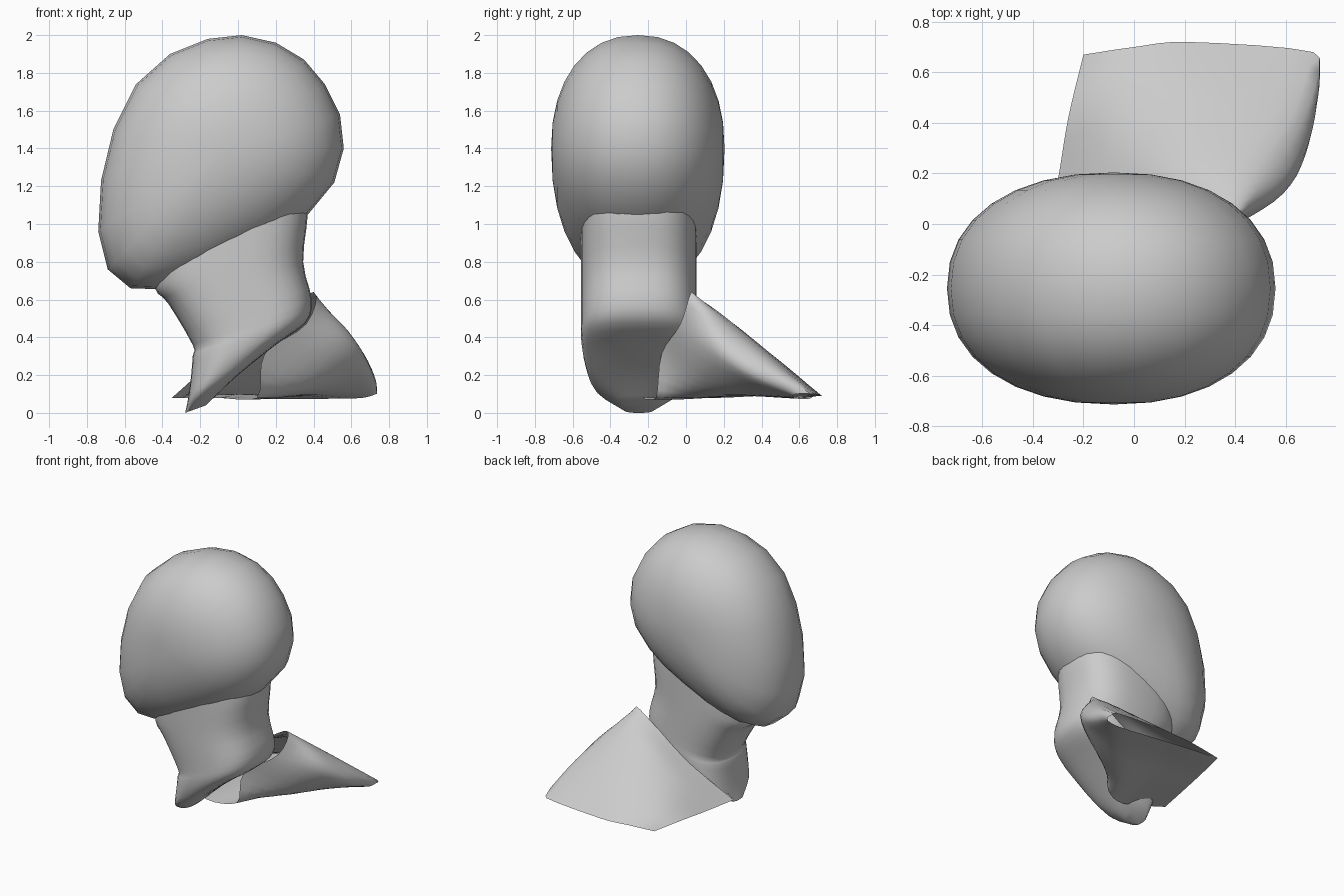
import bpy, bmesh, math
from mathutils import Vector

if "Cube" in bpy.data.objects:
    bpy.data.objects.remove(bpy.data.objects["Cube"])


def add_mesh(name, verts, faces, angle):
    me = bpy.data.meshes.new(name)
    me.from_pydata(verts, [], faces)
    ob = bpy.data.objects.new(name, me)
    bpy.context.collection.objects.link(ob)
    bm = bmesh.new()
    bm.from_mesh(me)
    bmesh.ops.remove_doubles(bm, verts=bm.verts, dist=0.0005)
    bmesh.ops.recalc_face_normals(bm, faces=bm.faces)
    bm.to_mesh(me)
    bm.free()
    bpy.context.view_layer.objects.active = ob
    ob.select_set(True)
    bpy.ops.object.shade_smooth_by_angle(angle=math.radians(angle))
    ob.select_set(False)
    return ob


def loft(rings, closed):
    """Quads between successive rings of equal length."""
    n = len(rings[0])
    verts = [v for r in rings for v in r]
    faces = []
    for i in range(len(rings) - 1):
        for j in range(n if closed else n - 1):
            k = (j + 1) % n
            faces.append((i * n + j, i * n + k, (i + 1) * n + k, (i + 1) * n + j))
    return verts, faces


def spline(pts, steps):
    """Smooth curve through the given points."""
    p = [Vector(q) for q in pts]
    p = [2 * p[0] - p[1]] + p + [2 * p[-1] - p[-2]]
    out = []
    for i in range(1, len(p) - 2):
        a, b, c, d = p[i - 1:i + 3]
        for s in range(steps):
            t = s / steps
            out.append(0.5 * (2 * b + (c - a) * t + (2 * a - 5 * b + 4 * c - d) * t * t
                              + (3 * b - a - 3 * c + d) * t ** 3))
    return out + [p[-2]]


def power(v, e):
    return math.copysign(abs(v) ** e, v)


# Head: egg swept from side pole to side pole, outline given in x, z
outline = [(0.02, 2.0), (0.2, 1.96), (0.35, 1.87), (0.46, 1.74), (0.54, 1.58), (0.56, 1.4),
           (0.51, 1.22), (0.37, 1.05), (0.2, 0.92), (0, 0.81), (-0.24, 0.7), (-0.43, 0.655),
           (-0.57, 0.66), (-0.69, 0.76), (-0.74, 0.96), (-0.725, 1.23), (-0.66, 1.5),
           (-0.54, 1.74), (-0.36, 1.9), (-0.16, 1.98)]
cx, cz, cy = -0.08, 1.4, -0.255
rings = []
for i in range(17):
    t = math.pi * i / 16
    s, c = power(math.sin(t), 0.9), power(math.cos(t), 0.9)
    rings.append([(cx + s * (x - cx), cy + 0.459 * c, cz + s * (z - cz)) for x, z in outline])
add_mesh("head", *loft(rings, True), 60)

# Neck: tilted tube with slanted closed underside; front x,z / back x,z / half width
stations = [(-0.45, 0.85, 0.35, 1.2, 0.305), (-0.44, 0.66, 0.37, 1.06, 0.305),
            (-0.37, 0.58, 0.345, 0.8, 0.305), (-0.24, 0.36, 0.39, 0.6, 0.305),
            (-0.24, 0.3, 0.36, 0.48, 0.305), (-0.25, 0.18, 0.2, 0.36, 0.285),
            (-0.265, 0.07, -0.0, 0.2, 0.23), (-0.28, 0.0, -0.17, 0.04, 0.08)]
rings = []
for xf, zf, xb, zb, h in [(*a, b.x, b.y, c) for a, b, c in zip(
        [v.xy for v in spline([(s[0], s[1], 0) for s in stations], 3)],
        spline([(s[2], s[3], 0) for s in stations], 3),
        [v.x for v in spline([(s[4], 0, 0) for s in stations], 3)])]:
    ring = []
    for j in range(32):
        a = 2 * math.pi * j / 32
        u = 0.5 + 0.5 * power(math.cos(a), 0.75)
        ring.append((xf + u * (xb - xf), -0.25 + h * power(math.sin(a), 0.75), zf + u * (zb - zf)))
    rings.append(ring)
verts, faces = loft(rings, True)
faces.append(tuple(range(len(verts) - 32, len(verts))))
add_mesh("neck", verts, faces, 50)

# Shoulder: rows run left edge - ridge - undercut front - underside
rows = [
    [(-0.35, -0.08, 0.08), (-0.1, 0.03, 0.3), (0.15, 0.05, 0.49), (0.4, 0.03, 0.64),
     (0.36, -0.03, 0.47), (0.14, -0.13, 0.31), (0.1, -0.16, 0.08), (-0.1, -0.23, 0.08)],
    [(-0.3, 0.18, 0.08), (-0.08, 0.22, 0.28), (0.18, 0.23, 0.45), (0.47, 0.19, 0.51),
     (0.59, 0.12, 0.38), (0.42, 0.08, 0.18), (0.2, 0.04, 0.08), (-0.04, 0.1, 0.09)],
    [(-0.26, 0.42, 0.09), (-0.05, 0.45, 0.21), (0.25, 0.47, 0.29), (0.62, 0.42, 0.31),
     (0.69, 0.31, 0.23), (0.56, 0.33, 0.13), (0.36, 0.3, 0.09), (0.03, 0.37, 0.1)],
    [(-0.2, 0.67, 0.085), (0, 0.7, 0.09), (0.22, 0.72, 0.09), (0.71, 0.68, 0.1),
     (0.73, 0.58, 0.1), (0.66, 0.57, 0.08), (0.5, 0.59, 0.075), (0.1, 0.65, 0.075)],
]
wide = [spline(r + r[:1], 4) for r in rows]
columns = [spline(col, 5) for col in zip(*wide)]
for col in columns:
    for v in col:
        v.z = max(v.z, 0.07)
        v.y = min(v.y, 0.72)
        v.x = min(v.x, 0.735)
add_mesh("shoulder", *loft(columns, False), 60)
